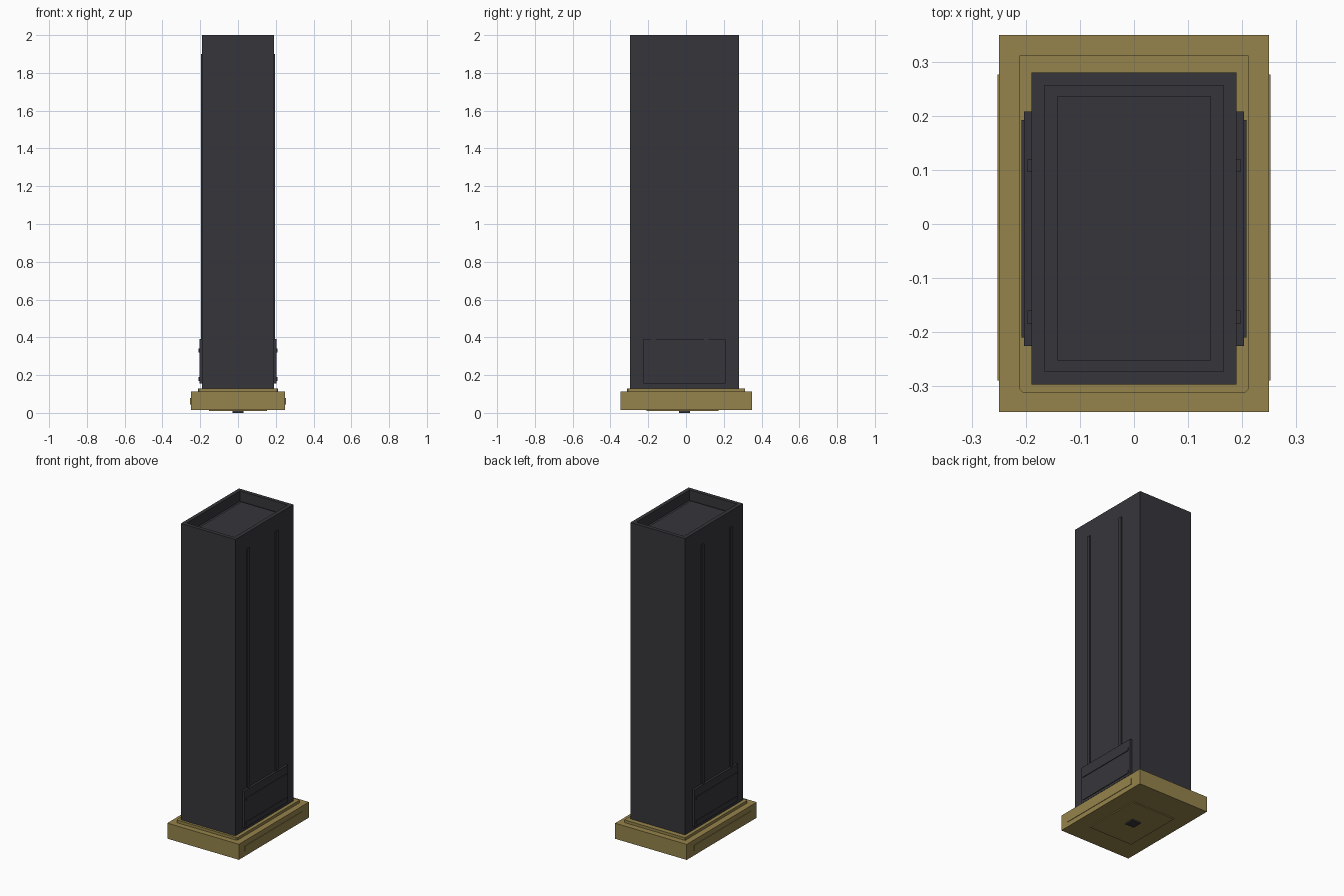
import bpy, bmesh

if "Cube" in bpy.data.objects:
    bpy.data.objects.remove(bpy.data.objects["Cube"])


def material(name, rgb):
    m = bpy.data.materials.new(name)
    m.diffuse_color = (*rgb, 1)
    m.use_nodes = True
    m.node_tree.nodes["Principled BSDF"].inputs["Base Color"].default_value = m.diffuse_color
    return m


STEEL = material("dark_steel", (0.037, 0.036, 0.043))
BRASS = material("brass_tan", (0.30, 0.23, 0.07))


def finish(name, bm, mat):
    mesh = bpy.data.meshes.new(name)
    bmesh.ops.recalc_face_normals(bm, faces=bm.faces[:])
    bm.to_mesh(mesh)
    bm.free()
    mesh.materials.append(mat)
    obj = bpy.data.objects.new(name, mesh)
    bpy.context.collection.objects.link(obj)
    return obj


def box_bm(x, y, z):
    bm = bmesh.new()
    bmesh.ops.create_cube(bm, size=1)
    for v in bm.verts:
        for i, r in enumerate((x, y, z)):
            v.co[i] = r[0] if v.co[i] < 0 else r[1]
    return bm


def box(name, x, y, z, mat):
    return finish(name, box_bm(x, y, z), mat)


# Tall body with a recessed top
bm = box_bm((-0.19, 0.19), (-0.297, 0.281), (0.11, 2.0))
bm.faces.ensure_lookup_table()
top = max(bm.faces, key=lambda f: f.calc_center_median().z)
bmesh.ops.inset_region(bm, faces=[top], thickness=0.034)
well = bmesh.ops.extrude_discrete_faces(bm, faces=[top])["faces"][0]
bmesh.ops.translate(bm, verts=well.verts[:], vec=(0, 0, -0.065))
finish("body", bm, STEEL)

# Plate lying in the top recess
box("recess_plate", (-0.142, 0.142), (-0.253, 0.237), (1.93, 1.945), STEEL)

# Side details, repeated on both sides
for side, s in (("right", 1), ("left", -1)):
    def side_box(name, depth, y, z, mat, start=0.185):
        box(f"{side}_{name}", sorted((s * start, s * depth)), y, z, mat)

    side_box("front_rib", 0.197, (-0.185, -0.16), (0.385, 1.9), STEEL)
    side_box("back_rib", 0.197, (0.096, 0.12), (0.385, 1.9), STEEL)
    side_box("lower_panel", 0.204, (-0.226, 0.208), (0.155, 0.39), STEEL)
    side_box("upper_panel_bar", 0.208, (-0.21, 0.193), (0.32, 0.34), STEEL)
    side_box("lower_panel_bar", 0.208, (-0.21, 0.193), (0.17, 0.19), STEEL)
    side_box("base_strip", 0.253, (-0.29, 0.277), (0.045, 0.08), BRASS, 0.245)

# Base block and its raised lip with clipped front corners
box("base", (-0.25, 0.25), (-0.348, 0.35), (0.015, 0.113), BRASS)
bm = box_bm((-0.212, 0.212), (-0.312, 0.312), (0.11, 0.13))
corners = [e for e in bm.edges
           if all(v.co.y < 0 for v in e.verts)
           and abs(e.verts[0].co.z - e.verts[1].co.z) > 0.01]
bmesh.ops.bevel(bm, geom=corners, offset=0.006, segments=1, affect='EDGES')
finish("base_lip", bm, BRASS)

# Underside plate and button
box("floor_plate", (-0.153, 0.153), (-0.208, 0.172), (0.009, 0.02), BRASS)
box("floor_button", (-0.03, 0.03), (-0.038, 0.022), (0.0, 0.015), STEEL)
